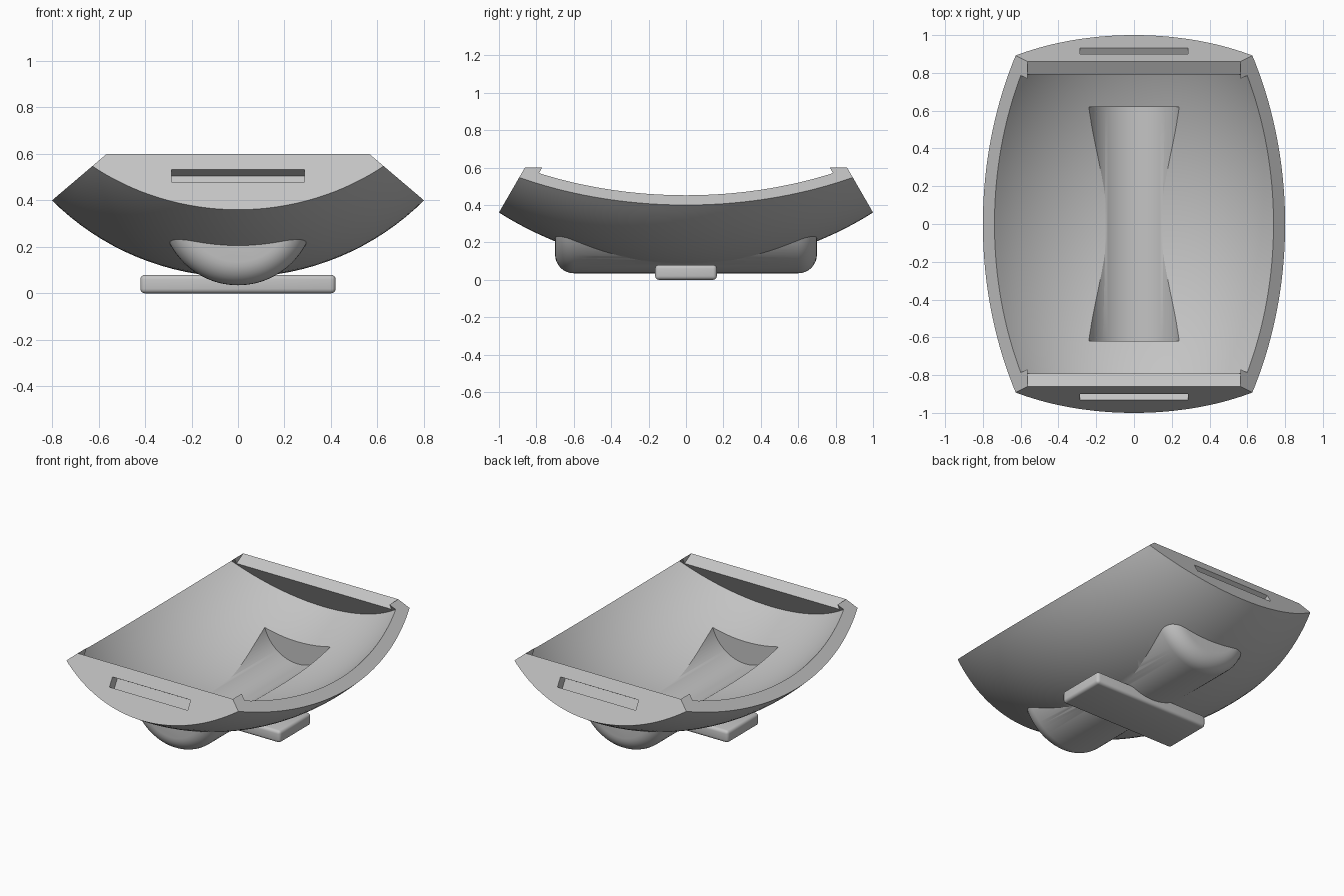
import bpy, bmesh, math
from mathutils import Vector, Matrix

if "Cube" in bpy.data.objects:
    bpy.data.objects.remove(bpy.data.objects["Cube"])

grey = bpy.data.materials.new("plain grey")
grey.diffuse_color = (0.55, 0.55, 0.55, 1)
grey.use_nodes = True
grey.node_tree.nodes["Principled BSDF"].inputs["Base Color"].default_value = grey.diffuse_color


def finish(name, bm):
    bmesh.ops.recalc_face_normals(bm, faces=bm.faces[:])
    me = bpy.data.meshes.new(name)
    bm.to_mesh(me)
    bm.free()
    ob = bpy.data.objects.new(name, me)
    bpy.context.collection.objects.link(ob)
    me.materials.append(grey)
    return ob


def lathe(profile, zc, steps):
    """Closed solid turned around a y-axis at height zc; profile is (y, radius)."""
    bm = bmesh.new()
    rings = []
    for y, r in profile:
        rings.append([bm.verts.new((r * math.sin(a), y, zc - r * math.cos(a)))
                      for a in (2 * math.pi * i / steps for i in range(steps))])
    for p, q in zip(rings, rings[1:]):
        for i in range(steps):
            j = (i + 1) % steps
            bm.faces.new((p[i], p[j], q[j], q[i]))
    bm.faces.new(rings[0])
    bm.faces.new(rings[-1][::-1])
    return bm


def trim(bm, co, no):
    """Cut away everything on the normal side of a plane and cap the hole."""
    res = bmesh.ops.bisect_plane(bm, geom=bm.verts[:] + bm.edges[:] + bm.faces[:],
                                 plane_co=co, plane_no=no, clear_outer=True)
    edges = [e for e in res["geom_cut"] if isinstance(e, bmesh.types.BMEdge)]
    bmesh.ops.contextual_create(bm, geom=edges)


def boolean(target, tool, op):
    m = target.modifiers.new(op, "BOOLEAN")
    m.operation, m.object, m.solver = op, tool, "EXACT"
    bpy.context.view_layer.objects.active = target
    bpy.ops.object.modifier_apply(modifier=m.name)
    bpy.data.objects.remove(tool)


def barrel(radius):
    """Barrel surface: an arc along y turned round a raised axis."""
    ys = [-1.1 + 2.2 * i / 44 for i in range(45)]
    return lathe([(y, math.sqrt(radius ** 2 - y * y) - 0.735) for y in ys], 1.205, 128)


AX, T = 1.205, 0.08
ca, sa = math.cos(math.radians(30)), math.sin(math.radians(30))

# outer dish, trimmed by the sloping side rims and end faces
bm = barrel(1.87)
for s in (-1, 1):
    trim(bm, Vector((s * 0.8, 0, 0.4)), Vector((s * 0.648, 0, 0.762)))
    trim(bm, Vector((0, s, 0.36)), Vector((0, s * ca, sa)))
dish = finish("curved_dish", bm)

# rounded bulge under the dish
R, rb = 0.33, 0.1
arc = [(0.6 + rb * math.sin(t), R - rb + rb * math.cos(t))
       for t in (math.pi / 2 * i / 8 for i in range(9))]
prof = [(-y, r) for y, r in arc[::-1]] + arc
boolean(dish, finish("bulge", lathe(prof, 0.365, 96)), "UNION")

# hollow, leaving the end walls
bm = barrel(1.79)
for s in (-1, 1):
    trim(bm, Vector((0, s * (1 - T * ca), 0.36 - T * sa)), Vector((0, s * ca, sa)))
boolean(dish, finish("hollow", bm), "DIFFERENCE")

# opening between the square lips of the end walls
bm = bmesh.new()
pts = [(-0.792, 0.56), (0.792, 0.56), (0.861, 0.6), (1.0, 0.68), (1.0, 1.5),
       (-1.0, 1.5), (-1.0, 0.68), (-0.861, 0.6)]
a, b = [[bm.verts.new((x, y, z)) for y, z in pts] for x in (-0.565, 0.565)]
bm.faces.new(a)
bm.faces.new(b[::-1])
for i in range(len(pts)):
    j = (i + 1) % len(pts)
    bm.faces.new((a[i], a[j], b[j], b[i]))
boolean(dish, finish("opening", bm), "DIFFERENCE")

# trough inside the bulge
boolean(dish, finish("trough", lathe([(-0.62, 0.25), (0.62, 0.25)], 0.365, 96)), "DIFFERENCE")

# blind slots in both end faces
for s in (-1, 1):
    bm = bmesh.new()
    bmesh.ops.create_cube(bm, size=1, matrix=Matrix.Translation((0, s * 0.917, 0.507))
                          @ Matrix.Rotation(s * math.radians(30), 4, "X")
                          @ Matrix.Diagonal((0.57, 0.12, 0.0635, 1)))
    boolean(dish, finish("slot", bm), "DIFFERENCE")

# foot bar with rounded edges
bm = bmesh.new()
bmesh.ops.create_cube(bm, size=1, matrix=Matrix.Translation((0, 0, 0.04))
                      @ Matrix.Diagonal((0.84, 0.33, 0.08, 1)))
bmesh.ops.bevel(bm, geom=bm.edges[:], offset=0.02, segments=4, profile=0.5, affect="EDGES")
foot = finish("foot_bar", bm)

for ob in (dish, foot):
    bpy.ops.object.select_all(action="DESELECT")
    ob.select_set(True)
    bpy.context.view_layer.objects.active = ob
    bpy.ops.object.shade_smooth_by_angle(angle=math.radians(30))
